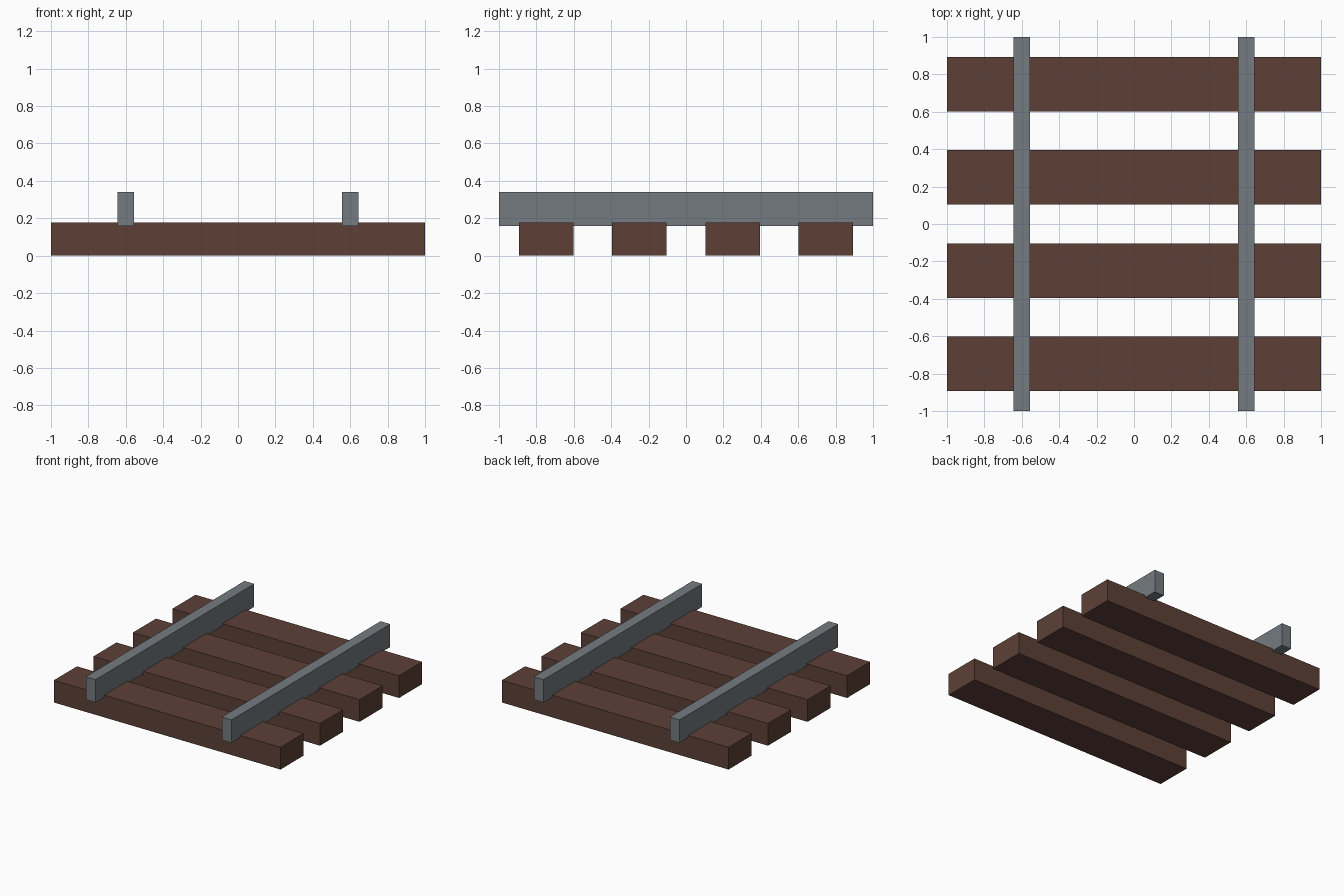
import bpy

if "Cube" in bpy.data.objects:
    bpy.data.objects.remove(bpy.data.objects["Cube"])


def srgb(h):
    out = []
    for i in (0, 2, 4):
        c = int(h[i:i + 2], 16) / 255
        out.append(c / 12.92 if c <= 0.04045 else ((c + 0.055) / 1.055) ** 2.4)
    return (*out, 1.0)


def material(name, h):
    m = bpy.data.materials.new(name)
    m.diffuse_color = srgb(h)
    m.use_nodes = True
    m.node_tree.nodes["Principled BSDF"].inputs["Base Color"].default_value = m.diffuse_color
    return m


def box(name, centre, size, mat):
    bpy.ops.mesh.primitive_cube_add(size=1, location=centre)
    o = bpy.context.object
    o.name = name
    o.scale = size
    bpy.ops.object.transform_apply(location=False, rotation=False, scale=True)
    o.data.materials.append(mat)
    return o


wood = material("dark brown wood", "5d4037")
steel = material("grey steel", "757b81")

# Wooden sleepers across the track
for i in range(4):
    y = (i - 1.5) * 0.498
    box(f"sleeper_{i + 1}", (0, y, 0.0885), (2.0, 0.291, 0.177), wood)

# Two rails, sunk slightly into the sleepers
for side, x in (("left", -0.6), ("right", 0.6)):
    box(f"{side}_rail", (x, 0, 0.25), (0.086, 2.0, 0.183), steel)
